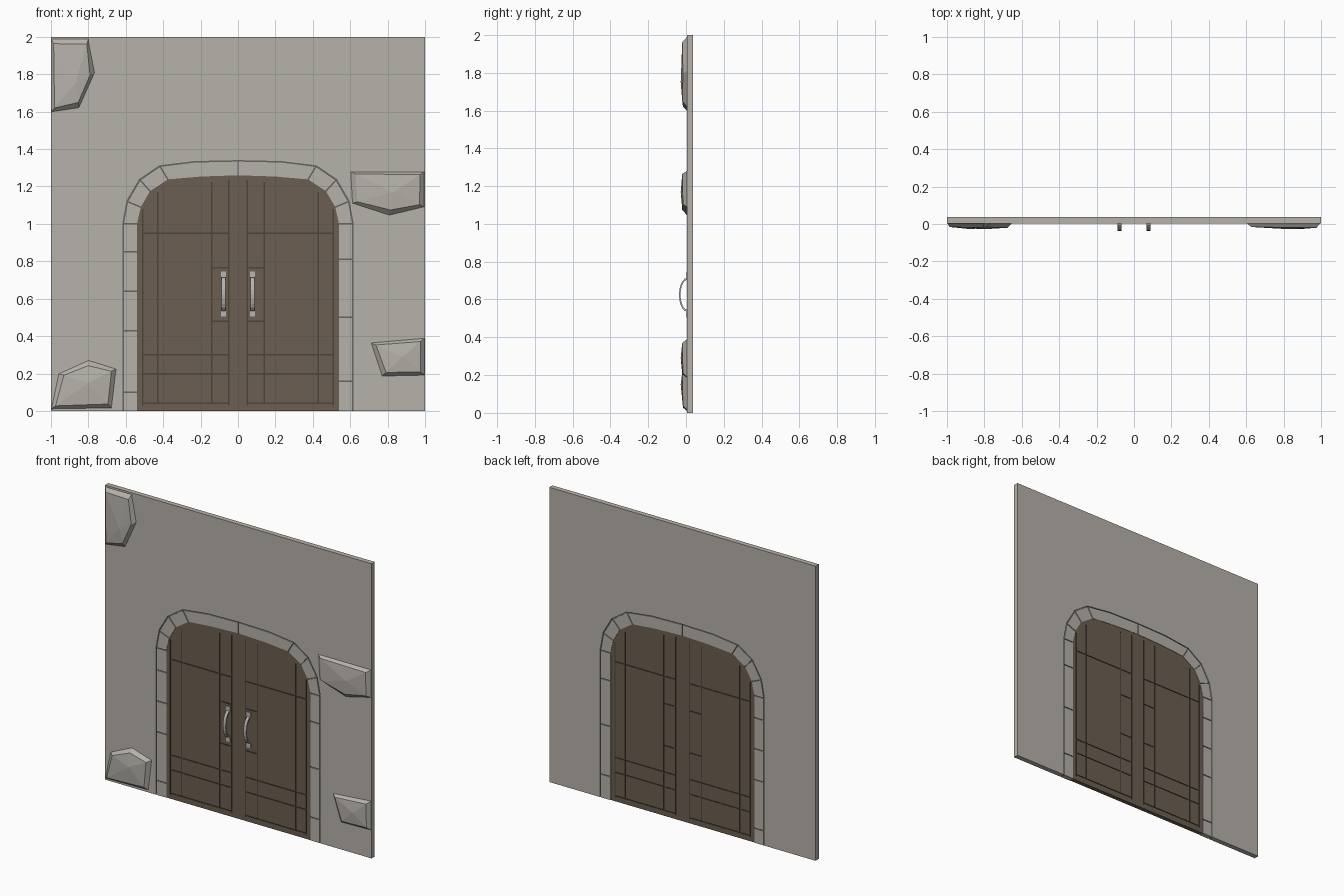
import bpy, bmesh, math
from mathutils import Vector

if "Cube" in bpy.data.objects:
    bpy.data.objects.remove(bpy.data.objects["Cube"])

FRONT, BACK = 0.004, 0.038      # wall planes in y
GAP = 0.008                     # groove width


def mat(name, col):
    m = bpy.data.materials.new(name)
    m.diffuse_color = (*col, 1)
    m.use_nodes = True
    m.node_tree.nodes["Principled BSDF"].inputs["Base Color"].default_value = m.diffuse_color
    return m


STONE = mat("stone", (0.47, 0.445, 0.405))
MORTAR = mat("mortar", (0.13, 0.13, 0.125))
WOOD = mat("dark_wood", (0.147, 0.114, 0.082))
SEAM = mat("wood_seam", (0.075, 0.06, 0.045))
METAL = mat("handle_metal", (0.47, 0.46, 0.44))


def finish(bm, name, *mats):
    bmesh.ops.recalc_face_normals(bm, faces=bm.faces)
    me = bpy.data.meshes.new(name)
    bm.to_mesh(me)
    bm.free()
    for m in mats:
        me.materials.append(m)
    ob = bpy.data.objects.new(name, me)
    bpy.context.collection.objects.link(ob)
    return ob


def prism(bm, pts, y0=FRONT, y1=BACK):
    """Extrude an (x, z) outline between two depths."""
    a = [bm.verts.new((x, y0, z)) for x, z in pts]
    b = [bm.verts.new((x, y1, z)) for x, z in pts]
    bm.faces.new(a)
    bm.faces.new(b[::-1])
    for i in range(len(a)):
        j = (i + 1) % len(a)
        bm.faces.new((a[i], b[i], b[j], a[j]))


# Arch stations from spring line to crown: inner point, outer point, joint?
arch = [((.54, 1.0), (.61, 1.0), True),
        ((.52, 1.09), (.588, 1.118), True),
        ((.47, 1.175), (.522, 1.232), True),
        ((.375, 1.238), (.415, 1.305), True),
        ((.2, 1.253), (.23, 1.328), False)]
crown = ((0, 1.26), (0, 1.333), True)


def jamb(zs):
    return [((.54, z), (.61, z), z > 0) for z in zs]


def flip(st):
    return [((-i[0], i[1]), (-o[0], o[1]), j) for i, o, j in st]


right = jamb([0, .16, .5, .81]) + arch
left = flip(jamb([0, .1, .43, .64, .85]) + arch)
ring = right + [crown] + left[::-1]
inner = [s[0] for s in ring]
outer = [s[1] for s in ring]
notch = [(x * 1.013, z * 1.006) for x, z in outer]

# Wall slab with an arched opening
bm = bmesh.new()
prism(bm, [(-1, 0), (-1, 2), (1, 2), (1, 0)] + notch)
finish(bm, "wall", STONE)

# Surround stones with recessed mortar joints
stones, mortar = bmesh.new(), bmesh.new()
prism(mortar, outer + notch[::-1], FRONT + .006, BACK - .006)


def toward(p, q, d):
    p, q = Vector(p), Vector(q)
    return tuple(p + (q - p).normalized() * d)


for (i0, o0, j0), (i1, o1, j1) in zip(ring, ring[1:]):
    d0, d1 = j0 * GAP / 2, j1 * GAP / 2
    a, b = toward(i0, i1, d0), toward(o0, o1, d0)
    c, d = toward(o1, o0, d1), toward(i1, i0, d1)
    prism(stones, [a, b, c, d])
    if j0:
        prism(mortar, [i0, o0, b, a], FRONT + .006, BACK - .006)
    if j1:
        prism(mortar, [d, c, o1, i1], FRONT + .006, BACK - .006)
finish(stones, "arch_stones", STONE)
finish(mortar, "mortar_joints", MORTAR)

# Door slab, slightly recessed on both sides
D0, D1 = FRONT + .003, BACK - .003
bm = bmesh.new()
prism(bm, inner, D0, D1)
door = finish(bm, "double_door", WOOD, SEAM)

# Plank, rail and lock plate grooves, (x0, x1, z0, z1), mirrored in x and y
g = GAP / 2
grooves = [(.43 - g, .43 + g, .045, 1.17), (.14 - g, .14 + g, .045, 1.225),
           (.05 - g, .05 + g, .03, 1.235), (.51 - g, .51 + g, .03, 1.08)]
grooves += [(.05, .512, z - g, z + g) for z in (.04, .2, .3, .95)]
grooves += [(.05, .14, z - g, z + g) for z in (.48, .765)]
cut = bpy.data.collections.new("groove_cutters")
for x0, x1, z0, z1 in grooves:
    for s in (1, -1):
        for y0, y1 in ((D0 - .01, D0 + .004), (D1 - .004, D1 + .01)):
            bm = bmesh.new()
            prism(bm, [(s * x0, z0), (s * x1, z0), (s * x1, z1), (s * x0, z1)], y0, y1)
            c = finish(bm, "groove_cutter", SEAM)
            c.hide_render = True
            bpy.context.collection.objects.unlink(c)
            cut.objects.link(c)
bpy.context.scene.collection.children.link(cut)
m = door.modifiers.new("grooves", "BOOLEAN")
m.operation, m.solver, m.operand_type, m.collection = "DIFFERENCE", "EXACT", "COLLECTION", cut
m.material_mode = "TRANSFER"
bpy.context.view_layer.objects.active = door
bpy.ops.object.modifier_apply(modifier="grooves")
for c in list(cut.objects):
    bpy.data.objects.remove(c)
bpy.data.collections.remove(cut)

# Bowed pull handles with flat feet
N = 10
for side, s in (("left", -1), ("right", 1)):
    bm = bmesh.new()
    rows = []
    for k in range(N + 1):
        t = math.pi * k / N
        row = []
        for ry, rz in ((.045, .09), (.037, .08)):
            y, z = D0 + .001 - ry * math.sin(t), .625 + rz * math.cos(t)
            row += [bm.verts.new((s * .077 + w, y, z)) for w in (-.01, .01)]
        rows.append([row[0], row[1], row[3], row[2]])
    for a, b in zip(rows, rows[1:]):
        for i in range(4):
            j = (i + 1) % 4
            bm.faces.new((a[i], a[j], b[j], b[i]))
    bm.faces.new(rows[0])
    bm.faces.new(rows[-1])
    for z in (.505, .715):
        x = s * .077
        prism(bm, [(x - .014, z), (x + .014, z), (x + .014, z + .03), (x - .014, z + .03)],
              D0 - .005, D0 + .001)
    finish(bm, side + "_handle", METAL)

# Faceted rocks set in the wall: outline and off-centre apex
rocks = {
    "upper_left_rock": ([(-1, 1.99), (-.8, 1.99), (-.765, 1.81), (-.85, 1.62), (-1, 1.597)], (-.87, 1.75)),
    "middle_right_rock": ([(.6, 1.28), (.998, 1.28), (.998, 1.09), (.81, 1.045), (.61, 1.11)], (.83, 1.17)),
    "lower_right_rock": ([(.71, .365), (.998, .39), (.998, .19), (.77, .185)], (.88, .29)),
    "lower_left_rock": ([(-1, .01), (-.96, .2), (-.8, .272), (-.65, .225), (-.675, .015)], (-.8, .15)),
}
for name, (pts, apex) in rocks.items():
    bm = bmesh.new()
    tip = bm.verts.new((apex[0], -.028, apex[1]))
    base = [bm.verts.new((x, FRONT + .002, z)) for x, z in pts]
    rim = []
    for i, p in enumerate(pts):
        x, z = toward(p, apex, .03)
        rim.append(bm.verts.new((x, -.016 - .004 * (i % 2), z)))
    for i in range(len(pts)):
        j = (i + 1) % len(pts)
        bm.faces.new((base[i], base[j], rim[j], rim[i]))
        bm.faces.new((rim[i], rim[j], tip))
    bm.faces.new(base[::-1])
    finish(bm, name, STONE)
